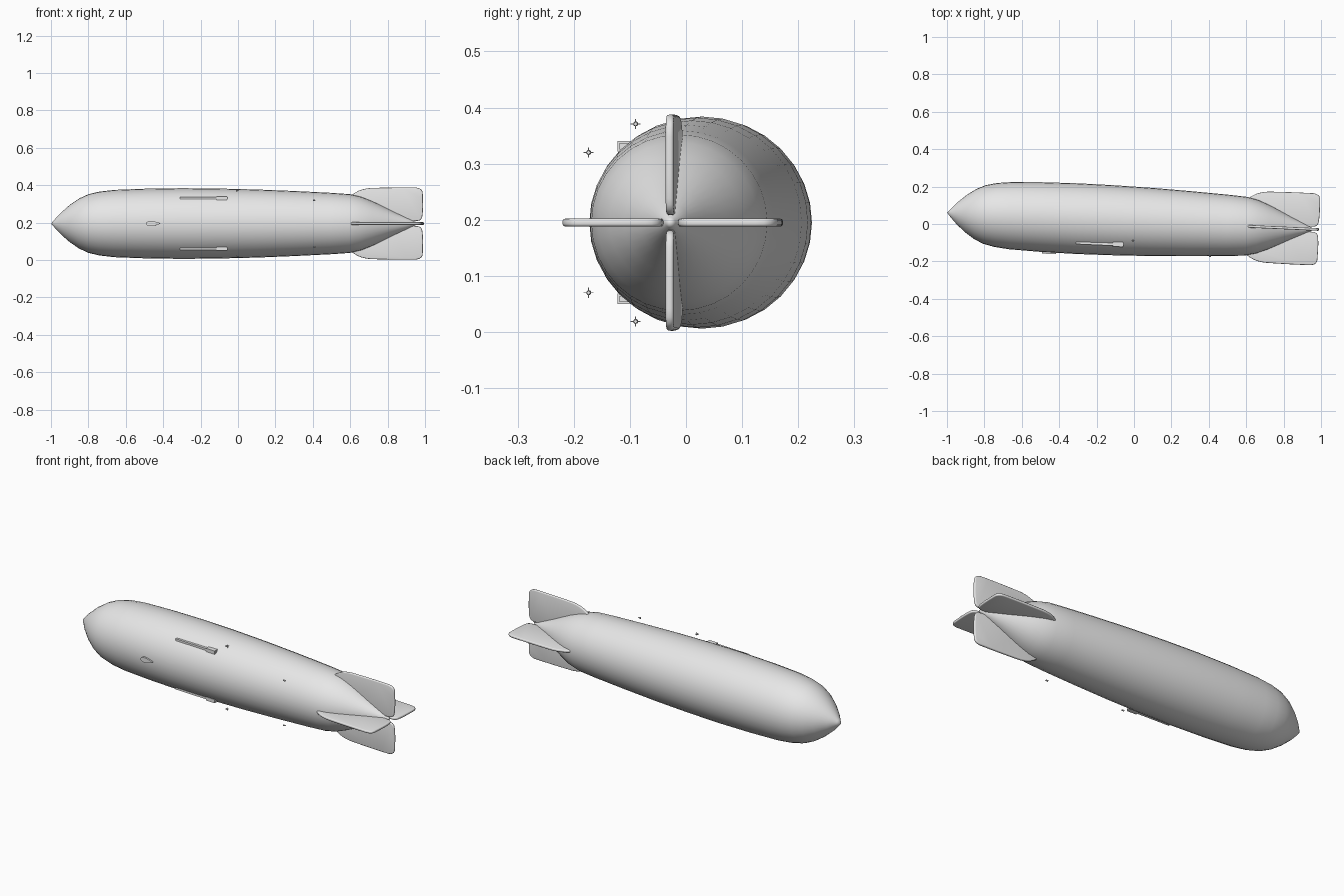
import bpy, bmesh, math
from mathutils import Matrix, Vector

cube = bpy.data.objects.get("Cube")
if cube:
    bpy.data.objects.remove(cube, do_unlink=True)

grey = bpy.data.materials.new("pale grey")
grey.use_nodes = True
grey.diffuse_color = (0.8, 0.8, 0.8, 1)
grey.node_tree.nodes["Principled BSDF"].inputs["Base Color"].default_value = (0.8, 0.8, 0.8, 1)

# The ship lies along local x and is yawed slightly in the world
SHIP = Matrix.Translation((0, 0.015, 0.195)) @ Matrix.Rotation(-0.045, 4, "Z")


def finish(bm, name, angle=40):
    bmesh.ops.recalc_face_normals(bm, faces=bm.faces)
    mesh = bpy.data.meshes.new(name)
    bm.to_mesh(mesh)
    bm.free()
    mesh.materials.append(grey)
    obj = bpy.data.objects.new(name, mesh)
    bpy.context.collection.objects.link(obj)
    obj.matrix_world = SHIP
    bpy.ops.object.select_all(action="DESELECT")
    obj.select_set(True)
    bpy.context.view_layer.objects.active = obj
    bpy.ops.object.shade_smooth_by_angle(angle=math.radians(angle))
    return obj


def chaikin(points, rounds=2):
    # Cuts the corners of a closed outline
    for _ in range(rounds):
        cut = []
        for a, b in zip(points, points[1:] + points[:1]):
            cut += [a.lerp(b, 0.25), a.lerp(b, 0.75)]
        points = cut
    return points


def slab(bm, outline, axis):
    # Extrudes a closed outline along a vector
    face = bm.faces.new([bm.verts.new(p) for p in outline])
    new = bmesh.ops.extrude_face_region(bm, geom=[face])["geom"]
    bmesh.ops.translate(bm, vec=axis, verts=[v for v in new if isinstance(v, bmesh.types.BMVert)])


def box(bm, center, size):
    bmesh.ops.create_cube(bm, size=1, matrix=Matrix.Translation(center) @ Matrix.Diagonal((*size, 1)))


# Hull: a lathed profile of (x, radius)
profile = [(-1, 0), (-0.985, 0.018), (-0.95, 0.056), (-0.9, 0.1), (-0.85, 0.134), (-0.8, 0.157),
           (-0.74, 0.171), (-0.66, 0.18), (-0.5, 0.186), (-0.3, 0.189), (-0.1, 0.187), (0.1, 0.182),
           (0.3, 0.174), (0.5, 0.164), (0.6, 0.157), (0.66, 0.143), (0.72, 0.119), (0.78, 0.09),
           (0.84, 0.06), (0.9, 0.032), (0.95, 0.009), (0.96, 0)]
bm = bmesh.new()
verts = [bm.verts.new((x, 0, r)) for x, r in profile]
edges = [bm.edges.new(pair) for pair in zip(verts, verts[1:])]
bmesh.ops.spin(bm, geom=verts + edges, cent=(0, 0, 0), axis=(1, 0, 0), angle=math.tau, steps=32)
bmesh.ops.remove_doubles(bm, verts=bm.verts, dist=0.0005)
finish(bm, "hull", 60)

# Four tail fins around the axis
fin_outline = chaikin([Vector((x, 0, z)) for x, z in [
    (0.56, 0.1), (0.6, 0.15), (0.67, 0.189), (0.78, 0.192), (0.9, 0.193), (0.987, 0.192),
    (0.99, 0.13), (0.99, 0.06), (0.982, 0.015), (0.93, 0.013), (0.85, 0.002), (0.7, 0.01)]])
for i, name in enumerate(["top_fin", "right_fin", "bottom_fin", "left_fin"]):
    bm = bmesh.new()
    slab(bm, [p + Vector((0, -0.007, 0)) for p in fin_outline], (0, 0.014, 0))
    rims = [e for e in bm.edges if any(len(f.verts) > 4 for f in e.link_faces)]
    bmesh.ops.bevel(bm, geom=rims, offset=0.005, segments=3, profile=0.5, affect="EDGES")
    bmesh.ops.rotate(bm, verts=bm.verts, matrix=Matrix.Rotation(i * math.pi / 2, 3, "X"))
    finish(bm, name)

# Lens-shaped side pod
bm = bmesh.new()
lens = chaikin([Vector((x, -0.195, z)) for x, z in [
    (-0.488, 0), (-0.47, 0.015), (-0.44, 0.012), (-0.4, 0), (-0.44, -0.012), (-0.47, -0.015)]])
slab(bm, lens, (0, 0.05, 0))
finish(bm, "side_pod")

# Mirrored rails and small propeller engines
for side, label in ((1, "upper"), (-1, "lower")):
    bm = bmesh.new()
    box(bm, (-0.177, -0.122, side * 0.136), (0.255, 0.028, 0.011))
    box(bm, (-0.08, -0.125, side * 0.136), (0.055, 0.03, 0.019))
    finish(bm, label + "_rail")
    for x, y, z, place in ((0, -0.105, 0.176, "front"), (0.415, -0.17, 0.125, "rear")):
        bm = bmesh.new()
        at = Vector((x, y, side * z))
        bmesh.ops.create_cone(bm, cap_ends=True, segments=12, radius1=0.0045, radius2=0.003, depth=0.012,
                              matrix=Matrix.Translation(at) @ Matrix.Rotation(math.pi / 2, 4, "Y"))
        hub = at + Vector((0.005, 0, 0))
        box(bm, hub, (0.001, 0.018, 0.0015))
        box(bm, hub, (0.001, 0.0015, 0.018))
        finish(bm, f"{label}_{place}_engine")
